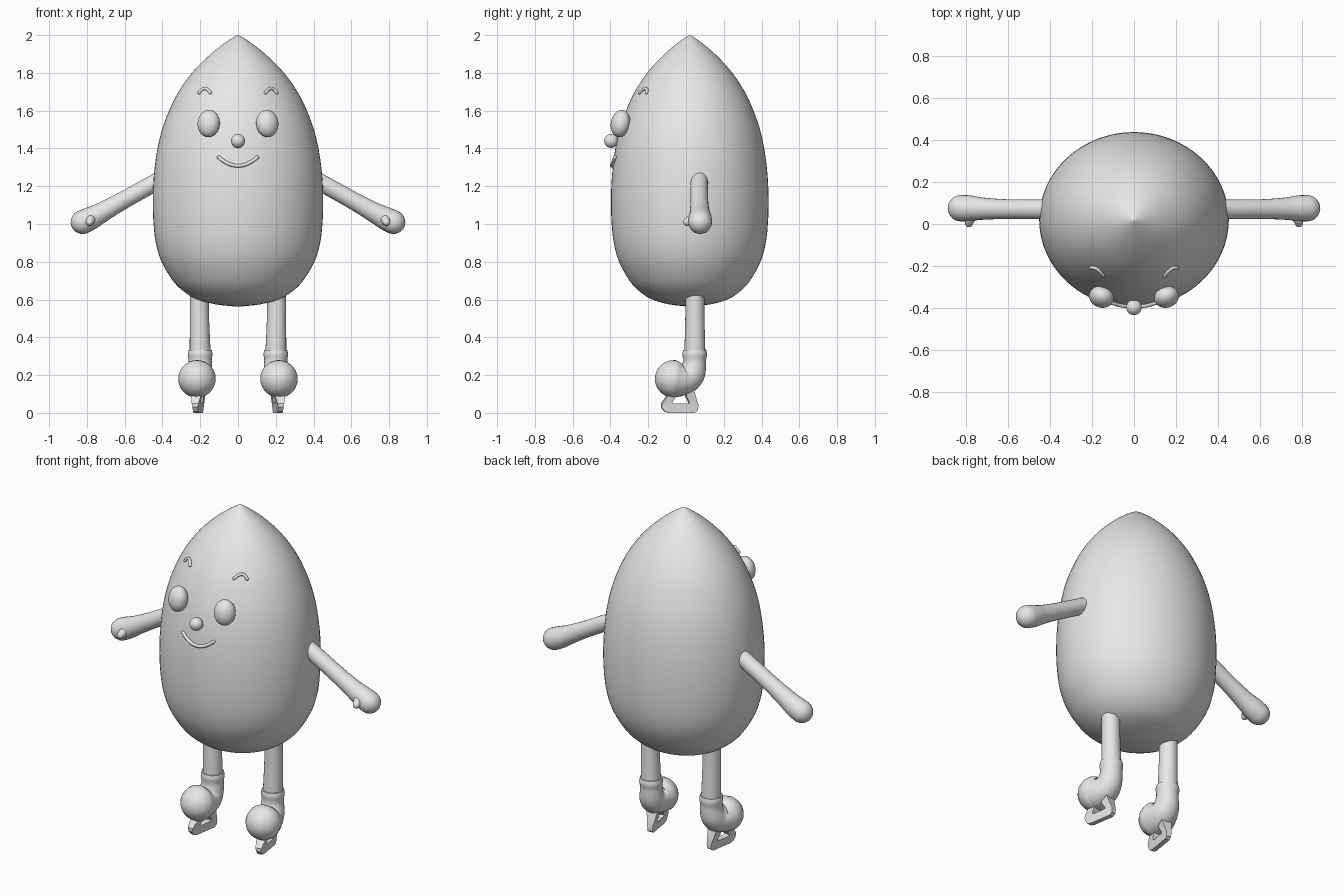
import bpy, bmesh, math
from mathutils import Vector, Matrix

if "Cube" in bpy.data.objects:
    bpy.data.objects.remove(bpy.data.objects["Cube"])

grey = bpy.data.materials.new("plain grey")
grey.diffuse_color = (0.8, 0.8, 0.8, 1)
grey.use_nodes = True
grey.node_tree.nodes["Principled BSDF"].inputs["Base Color"].default_value = grey.diffuse_color


def finish(name, bm, angle=40):
    bmesh.ops.recalc_face_normals(bm, faces=bm.faces)
    me = bpy.data.meshes.new(name)
    bm.to_mesh(me)
    bm.free()
    me.materials.append(grey)
    ob = bpy.data.objects.new(name, me)
    bpy.context.collection.objects.link(ob)
    bpy.ops.object.select_all(action='DESELECT')
    ob.select_set(True)
    bpy.context.view_layer.objects.active = ob
    bpy.ops.object.shade_smooth_by_angle(angle=math.radians(angle))
    return ob


def skin_rings(bm, rings):
    """Bridge successive vertex rings and cap both ends."""
    n = len(rings[0])
    for a, b in zip(rings, rings[1:]):
        for i in range(n):
            j = (i + 1) % n
            bm.faces.new((a[i], a[j], b[j], b[i]))
    bm.faces.new(rings[0])
    bm.faces.new(rings[-1])


def spline(pts, steps=4):
    """Catmull-Rom smoothing of a list of vectors."""
    p = [Vector(q) for q in pts]
    p = [2 * p[0] - p[1]] + p + [2 * p[-1] - p[-2]]
    out = []
    for a, b, c, d in zip(p, p[1:], p[2:], p[3:]):
        for k in range(steps):
            t = k / steps
            out.append(0.5 * (2 * b + (c - a) * t + (2 * a - 5 * b + 4 * c - d) * t * t
                              + (3 * b - a - 3 * c + d) * t ** 3))
    return out + [p[-2]]


def tube(name, pts, ref, seg=20, round_start=False, round_end=True):
    """Sweep a circle along (x, y, z, radius) points, with domed ends."""
    path = spline([Vector(q) for q in pts])
    pos = [q.to_3d() for q in path]
    rad = [q[3] for q in path]
    tan = [(pos[min(i + 1, len(pos) - 1)] - pos[max(i - 1, 0)]).normalized()
           for i in range(len(pos))]
    stations = list(zip(pos, tan, rad))
    dome = [math.radians(a) for a in (18, 36, 54, 70, 83)]
    if round_end:
        c, t, r = stations[-1]
        stations += [(c + t * r * math.sin(a), t, r * math.cos(a)) for a in dome]
    if round_start:
        c, t, r = stations[0]
        stations = [(c - t * r * math.sin(a), t, r * math.cos(a))
                    for a in reversed(dome)] + stations
    bm = bmesh.new()
    rings = []
    for c, t, r in stations:
        u = Vector(ref).cross(t).normalized()
        v = t.cross(u)
        rings.append([bm.verts.new(c + r * (u * math.cos(w) + v * math.sin(w)))
                      for w in (math.tau * k / seg for k in range(seg))])
    skin_rings(bm, rings)
    return finish(name, bm)


def ellipsoid(name, centre, radii, rot=(0, 0)):
    bm = bmesh.new()
    m = (Matrix.Translation(centre) @ Matrix.Rotation(rot[1], 4, 'Z')
         @ Matrix.Rotation(rot[0], 4, 'X') @ Matrix.Diagonal((*radii, 1)))
    bmesh.ops.create_uvsphere(bm, u_segments=28, v_segments=18, radius=1, matrix=m)
    return finish(name, bm)


# Body: pointed egg, slightly flattened front to back
CY, FLAT = 0.02, 0.925
profile = spline([(0.004, 2.0), (0.035, 1.982), (0.08, 1.951), (0.15, 1.895), (0.24, 1.805),
                  (0.315, 1.7), (0.365, 1.6), (0.402, 1.5), (0.426, 1.4), (0.441, 1.3),
                  (0.449, 1.2), (0.451, 1.1), (0.447, 1.0), (0.435, 0.9), (0.405, 0.8),
                  (0.345, 0.7), (0.29, 0.645), (0.22, 0.602), (0.12, 0.575), (0.004, 0.562)], 3)
bm = bmesh.new()
skin_rings(bm, [[bm.verts.new((r * math.cos(a), CY + FLAT * r * math.sin(a), z))
                 for a in (math.tau * k / 64 for k in range(64))] for r, z in profile])
finish("body", bm)


def front_y(x, z):
    """Y of the body's front surface at a given x and z."""
    for (r0, z0), (r1, z1) in zip(profile, profile[1:]):
        if z1 <= z <= z0:
            r = r0 + (r1 - r0) * (z0 - z) / (z0 - z1)
            return CY - FLAT * math.sqrt(max(r * r - x * x, 0))
    return CY


def face_line(name, x0, half, z_mid, rise, r, lift):
    """Curved bead lying on the front of the body."""
    pts = []
    for k in range(-4, 5):
        x = x0 + half * k / 4
        z = z_mid + rise * (k / 4) ** 2
        pts.append((x, front_y(x, z) - lift, z, r))
    return tube(name, pts, (0, 1, 0), 10, True, True)


# Face centre
ellipsoid("nose", (0, -0.396, 1.44), (0.037, 0.037, 0.037))
face_line("mouth", 0, 0.102, 1.308, 0.045, 0.0095, 0.006)

for s, side in ((-1, "left"), (1, "right")):
    # Eyes and brows
    ellipsoid(side + "_eye", (s * 0.155, -0.347, 1.532), (0.06, 0.05, 0.073),
              (math.radians(-10), s * math.radians(20)))
    face_line(side + "_brow", s * 0.176, 0.03, 1.717, -0.022, 0.0085, 0.005)

    # Arm with rounded hand, and thumb
    tube(side + "_arm", [(s * 0.38, 0.07, 1.25, 0.046), (s * 0.5, 0.07, 1.185, 0.046),
                         (s * 0.62, 0.071, 1.118, 0.047), (s * 0.72, 0.073, 1.062, 0.053),
                         (s * 0.78, 0.075, 1.03, 0.061), (s * 0.823, 0.075, 1.01, 0.063)],
         (0, 1, 0), 24)
    tube(side + "_thumb", [(s * 0.775, 0.05, 1.03, 0.026), (s * 0.78, 0.025, 1.022, 0.025),
                           (s * 0.785, 0.005, 1.01, 0.02)], (0, 0, 1), 14)

    # Leg
    tube(side + "_leg", [(s * 0.205, 0.047, 0.68, 0.05), (s * 0.204, 0.047, 0.5, 0.051),
                         (s * 0.2, 0.047, 0.3, 0.056)], (1, 0, 0), 24, False, False)

    # Boot: cuff, crease, heel bend and bulbous toe
    tube(side + "_boot", [(s * 0.2, 0.046, 0.333, 0.061), (s * 0.2, 0.046, 0.31, 0.065),
                          (s * 0.2, 0.045, 0.28, 0.061), (s * 0.2, 0.043, 0.25, 0.063),
                          (s * 0.203, 0.033, 0.212, 0.07), (s * 0.206, 0.008, 0.186, 0.079),
                          (s * 0.212, -0.03, 0.178, 0.09), (s * 0.217, -0.065, 0.18, 0.1)],
         (1, 0, 0), 28)

    # Skate blade: open frame of runner and two posts, thicker toward the sole
    outer = [(-0.075, 0.12), (-0.105, 0.085), (-0.132, 0.05), (-0.132, 0.03), (-0.115, 0.007),
             (-0.09, 0), (0.045, 0), (0.062, 0.012), (0.065, 0.04), (0.05, 0.085), (0.04, 0.12)]
    inner = [(-0.04, 0.12), (-0.055, 0.085), (-0.075, 0.056), (-0.073, 0.052), (-0.07, 0.05),
             (-0.06, 0.049), (0.01, 0.049), (0.015, 0.05), (0.016, 0.056), (0.0, 0.085),
             (-0.005, 0.12)]
    bm = bmesh.new()
    turn = Matrix.Rotation(s * math.radians(9), 3, 'Z')
    pivot = Vector((s * 0.212, -0.035, 0))

    def corner(p, d):
        y, z = p
        half = 0.014 + 0.2 * max(z - 0.03, 0)
        return bm.verts.new(pivot + turn @ Vector((d * half, y + 0.035, z)))

    rows = [[corner(p, d) for p, d in ((o, -1), (o, 1), (i, 1), (i, -1))]
            for o, i in zip(outer, inner)]
    skin_rings(bm, rows)
    finish(side + "_skate_blade", bm, 30)
